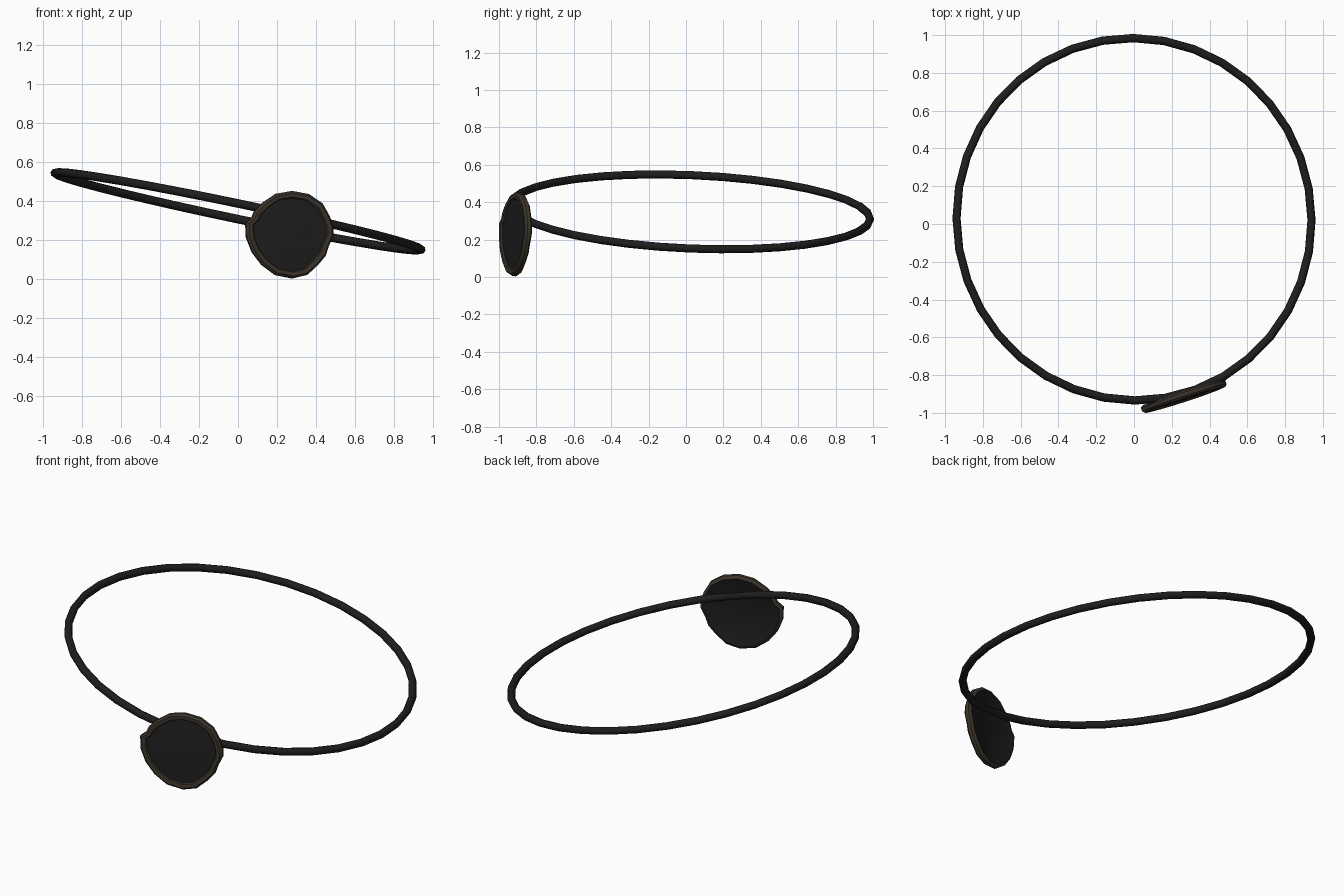
import bpy
import bmesh
from math import radians
from mathutils import Vector

cube = bpy.data.objects.get("Cube")
if cube:
    bpy.data.objects.remove(cube, do_unlink=True)


def material(name, r, g, b):
    mat = bpy.data.materials.new(name)
    mat.use_nodes = True
    mat.diffuse_color = (r, g, b, 1)
    mat.node_tree.nodes["Principled BSDF"].inputs["Base Color"].default_value = (r, g, b, 1)
    return mat


black = material("black leather", 0.013, 0.013, 0.014)
brown = material("dark brown trim", 0.045, 0.035, 0.025)


def smooth(obj, angle):
    bpy.ops.object.select_all(action="DESELECT")
    obj.select_set(True)
    bpy.context.view_layer.objects.active = obj
    bpy.ops.object.shade_smooth_by_angle(angle=radians(angle))


# Strap: a thin round cord, tilted across the head
bpy.ops.mesh.primitive_torus_add(
    major_segments=36, minor_segments=8, major_radius=0.96, minor_radius=0.022,
    location=(0, 0.025, 0.3485))
strap = bpy.context.object
strap.name = "strap"
tilt = Vector((0, 0, 1)).rotation_difference(Vector((0.209, 0.042, 1)))
strap.rotation_euler = tilt.to_euler()
strap.data.materials.append(black)
smooth(strap, 50)

# Patch outline, seen from the front (across, up), slightly uneven
outline = [
    (0.015, 0.224), (-0.07, 0.21), (-0.145, 0.162), (-0.19, 0.117),
    (-0.202, 0.087), (-0.236, 0.06), (-0.233, -0.015), (-0.203, -0.09),
    (-0.152, -0.155), (-0.08, -0.207), (0.012, -0.225), (0.09, -0.207),
    (0.15, -0.155), (0.192, -0.107), (0.207, -0.062), (0.234, -0.005),
    (0.234, 0.04), (0.215, 0.095), (0.178, 0.16), (0.105, 0.208)]

# Layers from back to front: size, forward offset, material up to the next layer
layers = [
    (0.90, -0.017, 0), (0.93, -0.02, 1), (1.0, -0.009, 1), (1.0, 0.01, 1),
    (0.95, 0.022, 1), (0.86, 0.02, 1), (0.835, 0.012, 0), (0.45, 0.018, 0)]

bm = bmesh.new()
rings = [[bm.verts.new((x * size, -forward, z * size)) for x, z in outline]
         for size, forward, _ in layers]
for lower, upper, layer in zip(rings, rings[1:], layers):
    for i in range(len(outline)):
        j = (i + 1) % len(outline)
        face = bm.faces.new((lower[i], lower[j], upper[j], upper[i]))
        face.material_index = layer[2]
bm.faces.new(rings[0])
bm.faces.new(rings[-1])
bmesh.ops.recalc_face_normals(bm, faces=bm.faces)
mesh = bpy.data.meshes.new("eye_patch")
bm.to_mesh(mesh)
bm.free()

# Patch stands against the front of the strap, leaning back a little at the top
patch = bpy.data.objects.new("eye_patch", mesh)
bpy.context.collection.objects.link(patch)
mesh.materials.append(black)
mesh.materials.append(brown)
patch.location = (0.264, -0.911, 0.229)
patch.rotation_euler = (radians(-2.5), 0, radians(18))
smooth(patch, 35)
